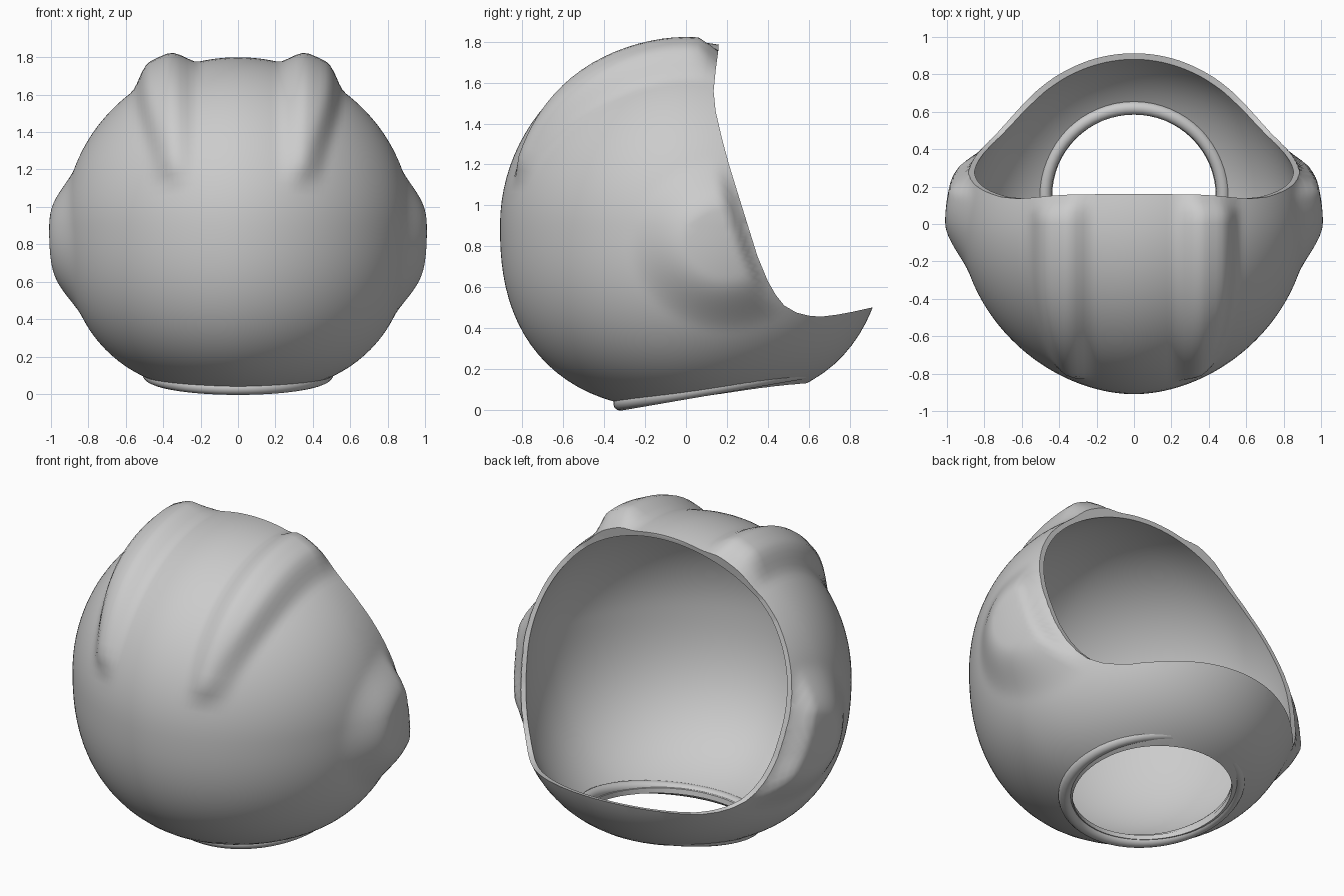
import bpy, bmesh, math
from mathutils import Vector, Matrix

if "Cube" in bpy.data.objects:
    bpy.data.objects.remove(bpy.data.objects["Cube"])

CENTRE_Z = 0.90
WALL = 0.028
TILT = math.radians(9.8)
NECK = Vector((0, 0.15, 0.112))

# Side profile (y, z) of the face opening's edge, top to chin
RIM = [(0.16, 1.77), (0.145, 1.66), (0.135, 1.56), (0.145, 1.46), (0.175, 1.33),
       (0.21, 1.2), (0.25, 1.07), (0.30, 0.91), (0.35, 0.75), (0.40, 0.63),
       (0.44, 0.56), (0.48, 0.51), (0.54, 0.475), (0.60, 0.46), (0.66, 0.455),
       (0.74, 0.465), (0.82, 0.48), (0.91, 0.50)]


def ramp(a, b, v):
    t = max(0.0, min(1.0, (v - a) / (b - a)))
    return t * t * (3 - 2 * t)


def rim_y(z):
    """Depth of the opening's edge at a height."""
    for (y0, z0), (y1, z1) in zip(RIM[:13], RIM[1:14]):
        if z1 <= z <= z0:
            return y0 + (y1 - y0) * (z0 - z) / (z0 - z1)
    return RIM[0][0] if z > 1 else 0.6


def shell_point(d, inset):
    """Rounded dome with a fuller lower half, ear swellings and two crown ridges."""
    n = 2.0 if d.z > 0 else 2.4
    m = 1.88 if d.y < 0 else 2.0
    rho = (abs(d.x / 0.93) ** m + abs(d.y / 0.91) ** m) ** (1 / m)
    p = d * (rho ** n + abs(d.z / 0.90) ** n) ** (-1 / n)
    if p.y > 0:                                    # chin pushed outwards
        p.y *= 1 + 0.07 * ramp(0.0, -0.35, p.z) * ramp(0.2, 0.7, p.y)
    if inset:
        return p - d * inset + Vector((0, 0, CENTRE_Z))
    ax, z = abs(p.x), p.z + CENTRE_Z
    fade = ramp(0.0, 0.09, rim_y(z) - p.y)         # swellings die out at the rim
    q = math.hypot((p.y - 0.2) / 0.48, (z - 0.81) / 0.43)
    ear = 0.08 * ramp(1.0, 0.4, q) * fade * ramp(0.4, 0.6, ax)
    f = ramp(1.1, 1.65, z)                         # crown ridge widens upwards
    outer = 0.47 + 0.11 * f
    ridge = ramp(0.21, 0.34, ax) * ramp(outer, outer - 0.16, ax)
    ridge *= ramp(1.10, 1.22, z) * (0.045 + 0.045 * f) * (0.2 + 0.8 * fade)
    p += d * ridge
    p.x += math.copysign(ear, p.x)
    return p + Vector((0, 0, CENTRE_Z))


def make_object(name, bm):
    me = bpy.data.meshes.new(name)
    bm.to_mesh(me)
    bm.free()
    ob = bpy.data.objects.new(name, me)
    bpy.context.collection.objects.link(ob)
    return ob


def select(ob):
    bpy.ops.object.select_all(action='DESELECT')
    ob.select_set(True)
    bpy.context.view_layer.objects.active = ob


# Hollow shell: outer skin plus flipped inner skin, poles at the ears
bm = bmesh.new()
sideways = Matrix.Rotation(math.pi / 2, 4, 'Y')
for inset in (0, WALL):
    made = bmesh.ops.create_uvsphere(bm, u_segments=96, v_segments=96, radius=1,
                                     matrix=sideways)['verts']
    for v in made:
        v.co = shell_point(v.co.normalized(), inset)
    if inset:
        bmesh.ops.reverse_faces(bm, faces=list({f for v in made for f in v.link_faces}))
shell = make_object("helmet_shell", bm)

# Face opening cutter: side profile pulled across the width
profile = [(0.165, 2.1)] + RIM + [(1.4, 0.62), (1.4, 2.1)]
bm = bmesh.new()
face = bm.faces.new([bm.verts.new((-1.3, y, z)) for y, z in profile])
ext = bmesh.ops.extrude_face_region(bm, geom=[face])['geom']
bmesh.ops.translate(bm, vec=(2.6, 0, 0), verts=[g for g in ext if isinstance(g, bmesh.types.BMVert)])
bmesh.ops.recalc_face_normals(bm, faces=bm.faces)
face_cutter = make_object("face_cutter", bm)

# Neck hole cutter
place = Matrix.Translation(NECK) @ Matrix.Rotation(TILT, 4, 'X')
bm = bmesh.new()
bmesh.ops.create_cone(bm, cap_ends=True, segments=64, radius1=0.437, radius2=0.437,
                      depth=0.6, matrix=place)
neck_cutter = make_object("neck_cutter", bm)

for cutter in (face_cutter, neck_cutter):
    cutter.hide_render = True
    mod = shell.modifiers.new(cutter.name, 'BOOLEAN')
    mod.operation = 'DIFFERENCE'
    mod.solver = 'EXACT'
    mod.object = cutter
    select(shell)
    bpy.ops.object.modifier_apply(modifier=mod.name)
    bpy.data.objects.remove(cutter)
select(shell)
bpy.ops.object.shade_smooth_by_angle(angle=math.radians(40))

# Rolled collar around the neck hole
bpy.ops.mesh.primitive_torus_add(major_segments=64, minor_segments=14,
                                 major_radius=0.477, minor_radius=0.036,
                                 location=NECK, rotation=(TILT, 0, 0))
collar = bpy.context.object
collar.name = "neck_collar"
bpy.ops.object.shade_smooth_by_angle(angle=math.radians(60))
